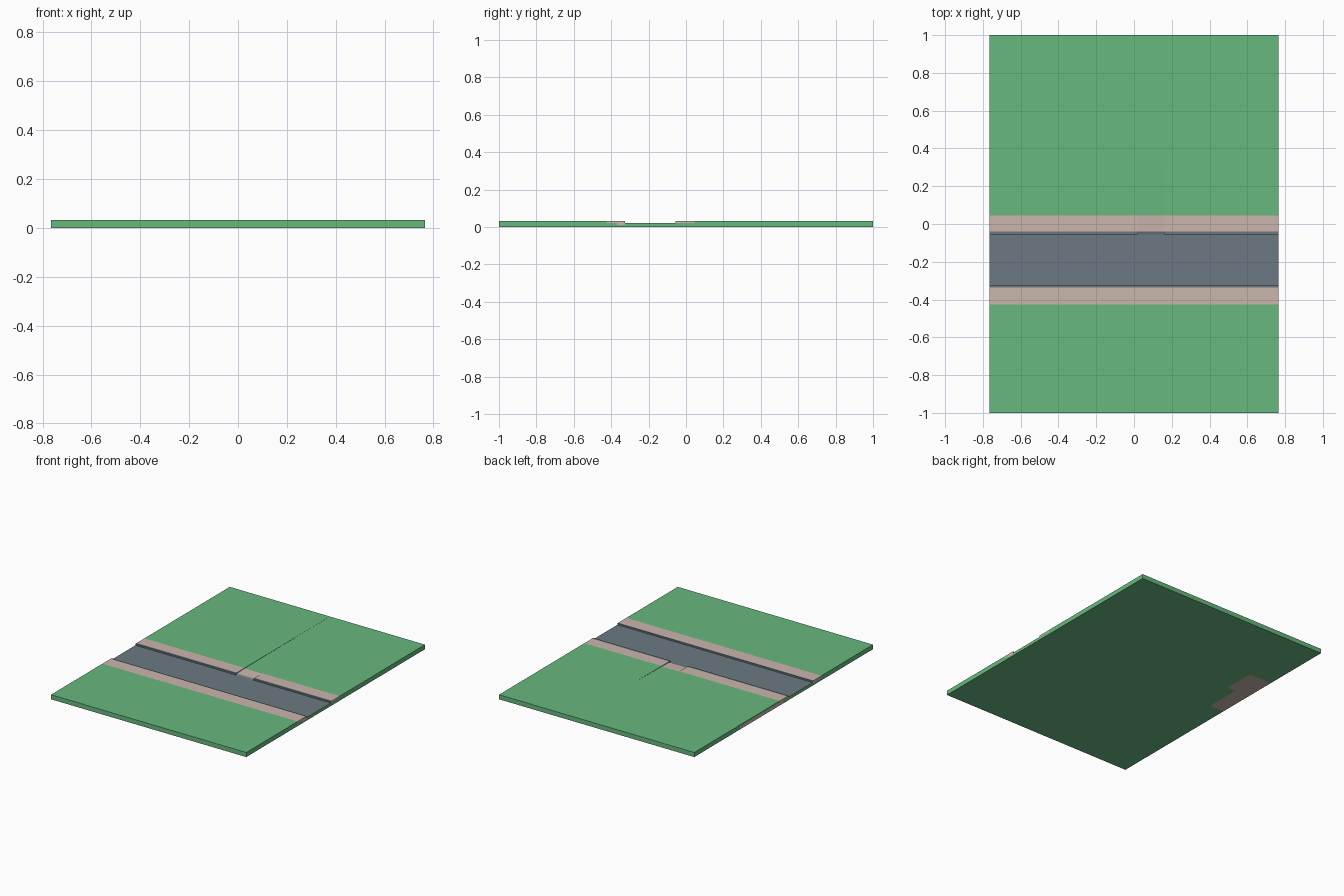
import bpy, bmesh
from mathutils import Vector

if "Cube" in bpy.data.objects:
    bpy.data.objects.remove(bpy.data.objects["Cube"])


def material(name, rgb):
    m = bpy.data.materials.new(name)
    m.diffuse_color = (*rgb, 1.0)
    m.use_nodes = True
    m.node_tree.nodes["Principled BSDF"].inputs["Base Color"].default_value = m.diffuse_color
    return m


GREEN, PINK, GREY = 0, 1, 2
mats = [material("grass green", (0.138, 0.479, 0.212)),
        material("pavement pink", (0.590, 0.468, 0.415)),
        material("asphalt grey", (0.150, 0.191, 0.223))]

HX, LOW, TOP = 0.765, 0.0217, 0.0325
XS = [-HX, 0.02, 0.16, HX]            # middle column is the dropped driveway

# Cross-section: y, z, colour of the strip that starts here
PROFILE = [(-1, TOP, GREEN), (-0.425, TOP, PINK), (-0.37, TOP, PINK),
           (-0.335, TOP, GREY), (-0.325, TOP, GREY), (-0.325, LOW, GREY),
           (-0.055, LOW, GREY), (-0.055, TOP, GREY), (-0.04, TOP, PINK),
           (0, TOP, PINK), (0.045, TOP, GREEN), (0.33, TOP, GREEN),
           (0.49, TOP, GREEN), (1, TOP, GREEN)]
N = len(PROFILE)


def ramp(y, keys):
    for (a, za), (b, zb) in zip(keys, keys[1:]):
        if a <= y <= b:
            return za + (zb - za) * (y - a) / (b - a)


def height(i, column, side):
    """Surface height at profile point i; the driveway ramps up from the road."""
    y, z, _ = PROFILE[i]
    if column != 1 or i < 7:
        return z
    middle, end = ((0.031, 0.0322) if side == 0 else (TOP, TOP))
    return ramp(y, [(-0.055, LOW), (-0.04, 0.0255), (0.045, 0.0295),
                    (0.33, middle), (1, end)])


bm = bmesh.new()


def add(points, normal, mat):
    unique = []
    for p in points:
        if all((Vector(p) - q).length > 1e-6 for q in unique):
            unique.append(Vector(p))
    if len(unique) < 3:
        return
    face = bm.faces.new([bm.verts.new(p) for p in unique])
    face.normal_update()
    if face.normal.dot(Vector(normal)) < 0:
        face.normal_flip()
    face.material_index = mat


# Top surface, strip by strip, with the kerb steps
for c in range(3):
    for i in range(N - 1):
        y0, z0, mat = PROFILE[i]
        y1, z1, _ = PROFILE[i + 1]
        if y0 == y1:
            normal = (0, 1 if z1 < z0 else -1, 0.01)
        else:
            normal = (0, 0, 1)
        add([(XS[c], y0, height(i, c, 0)), (XS[c + 1], y0, height(i, c, 1)),
             (XS[c + 1], y1, height(i + 1, c, 1)), (XS[c], y1, height(i + 1, c, 0))],
            normal, mat)

# Low walls on both sides of the driveway
for side in (0, 1):
    x = XS[1 + side]
    for i in range(7, N - 1):
        y0, z0, mat = PROFILE[i]
        y1, z1, _ = PROFILE[i + 1]
        add([(x, y0, z0), (x, y1, z1), (x, y1, height(i + 1, 1, side)),
             (x, y0, height(i, 1, side))], (1 - 2 * side, 0, 0), mat)

# End faces, layered so the pavement shows as an upper band
for s in (-1, 1):
    for i in range(N - 1):
        y0, z0, mat = PROFILE[i]
        y1, z1, _ = PROFILE[i + 1]
        if y0 == y1:
            continue
        for a, b in ((0, 0.01), (0.01, LOW), (LOW, z0)):
            colour = GREEN
            if a == LOW and -0.43 < y0 < 0.04:
                colour = PINK
            if a == 0.01 and -0.38 < y0 < -0.326:
                colour = PINK
            if s < 0 and a < LOW and 0 <= y0 < 0.49:
                colour = PINK
            add([(s * HX, y0, a), (s * HX, y1, a), (s * HX, y1, b), (s * HX, y0, b)],
                (s, 0, 0), colour)

# Front and back edges
add([(-HX, -1, 0), (HX, -1, 0), (HX, -1, TOP), (-HX, -1, TOP)], (0, -1, 0), GREEN)
for c in range(3):
    add([(XS[c], 1, 0), (XS[c + 1], 1, 0), (XS[c + 1], 1, height(N - 1, c, 1)),
         (XS[c], 1, height(N - 1, c, 0))], (0, 1, 0), GREEN)

# Underside with its stepped patch at the left edge
bx, by = [-HX, -0.65, -0.585, HX], [-1, 0, 0.26, 0.49, 1]
for i in range(3):
    for j in range(4):
        patch = (i == 0 and j in (1, 2)) or (i == 1 and j == 2)
        add([(bx[i], by[j], 0), (bx[i + 1], by[j], 0),
             (bx[i + 1], by[j + 1], 0), (bx[i], by[j + 1], 0)],
            (0, 0, -1), PINK if patch else GREEN)

bmesh.ops.remove_doubles(bm, verts=bm.verts, dist=1e-5)
mesh = bpy.data.meshes.new("road_tile")
bm.to_mesh(mesh)
bm.free()
for m in mats:
    mesh.materials.append(m)
tile = bpy.data.objects.new("road_tile", mesh)
bpy.context.collection.objects.link(tile)
